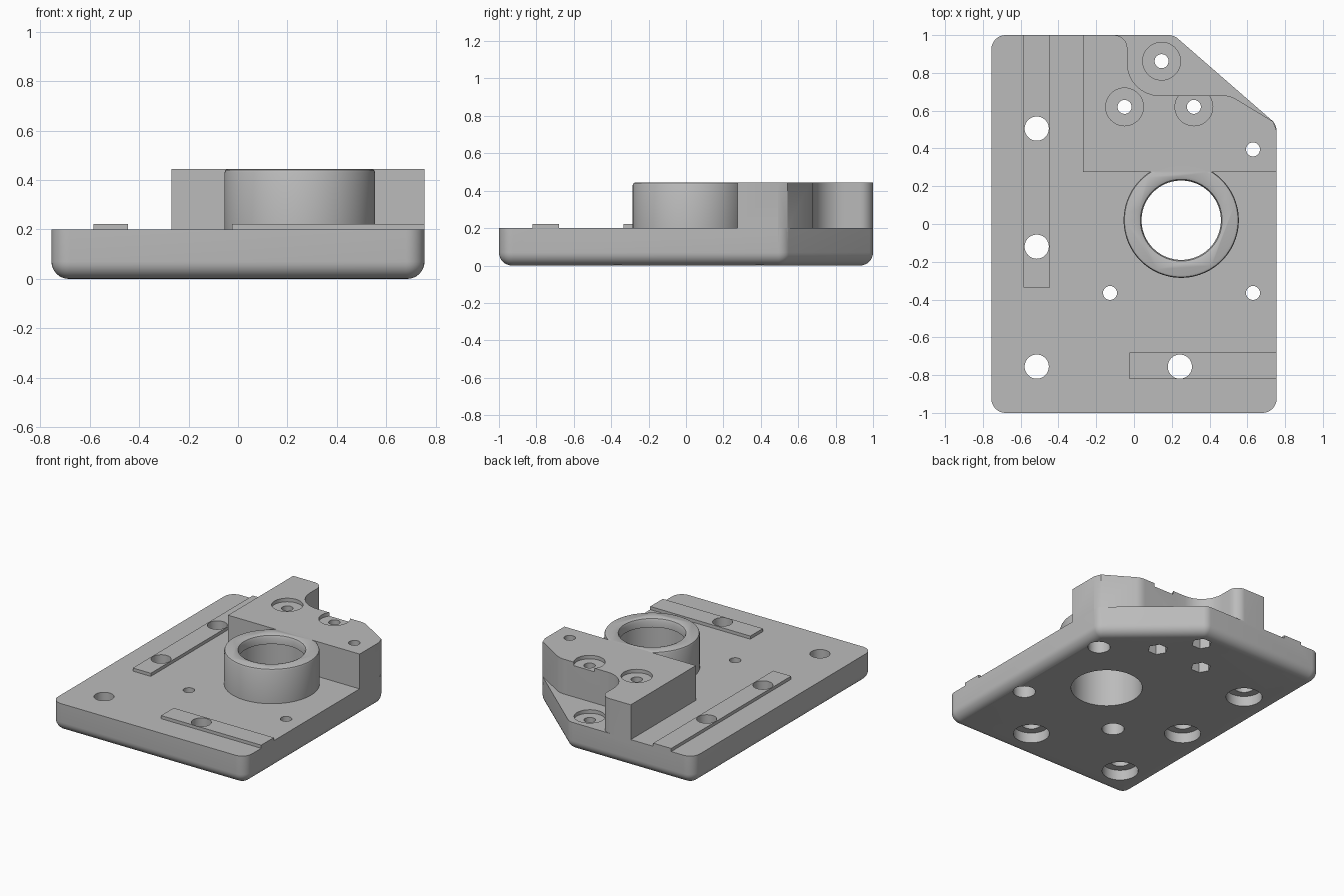
import bpy, bmesh, math
from mathutils import Vector

if "Cube" in bpy.data.objects:
    bpy.data.objects.remove(bpy.data.objects["Cube"])

grey = bpy.data.materials.new("grey_plastic")
grey.diffuse_color = (0.5, 0.5, 0.5, 1)
grey.use_nodes = True
grey.node_tree.nodes["Principled BSDF"].inputs["Base Color"].default_value = grey.diffuse_color

TOP, DECK = 0.445, 0.2


def rounded(corners, inset=0.0, steps=8):
    """Counter-clockwise corners (x, y, radius) -> filleted outline, optionally offset inward."""
    n, pts = len(corners), []
    for i, (x, y, r) in enumerate(corners):
        p = Vector((x, y))
        a = (p - Vector(corners[i - 1][:2])).normalized()
        b = (Vector(corners[(i + 1) % n][:2]) - p).normalized()
        turn = a.angle_signed(b) * -1
        if r == 0:
            pts.append(p)
            continue
        s = 1 if turn > 0 else -1
        na, nb = Vector((-a.y, a.x)) * s, Vector((-b.y, b.x)) * s
        centre = p + (na + nb) * (r / (1 + na.dot(nb)))
        start = math.atan2(-na.y, -na.x)
        for k in range(steps + 1):
            t = start + turn * k / steps
            pts.append(centre + Vector((math.cos(t), math.sin(t))) * (r - inset * s))
    return pts


def loft(name, rings):
    """Closed solid from a stack of (outline, z) rings."""
    bm = bmesh.new()
    loops = [[bm.verts.new((p[0], p[1], z)) for p in pts] for pts, z in rings]
    n = len(loops[0])
    for lo, hi in zip(loops, loops[1:]):
        for i in range(n):
            j = (i + 1) % n
            bm.faces.new((lo[i], lo[j], hi[j], hi[i]))
    bm.faces.new(loops[0][::-1])
    bm.faces.new(loops[-1])
    bmesh.ops.recalc_face_normals(bm, faces=bm.faces)
    me = bpy.data.meshes.new(name)
    bm.to_mesh(me)
    bm.free()
    ob = bpy.data.objects.new(name, me)
    bpy.context.collection.objects.link(ob)
    me.materials.append(grey)
    return ob


def circle(x, y, r, n=48):
    return [(x + r * math.cos(2 * math.pi * k / n), y + r * math.sin(2 * math.pi * k / n))
            for k in range(n)]


def turned(name, x, y, profile, n=48):
    return loft(name, [(circle(x, y, r, n), z) for r, z in profile])


def box(name, x0, x1, y0, y1, z0, z1):
    return loft(name, [([(x0, y0), (x1, y0), (x1, y1), (x0, y1)], z) for z in (z0, z1)])


def combine(target, tool, operation):
    m = target.modifiers.new(operation.lower(), 'BOOLEAN')
    m.operation, m.solver, m.object = operation, 'EXACT', tool
    bpy.context.view_layer.objects.active = target
    bpy.ops.object.modifier_apply(modifier=m.name)
    bpy.data.objects.remove(tool)


# Base plate: clipped back corner, rounded underside edge
R, F = 0.075, 0.07
outline = [(-0.755, -1, R), (0.755, -1, R), (0.755, 0.527, R), (0.211, 1, R), (-0.755, 1, R)]
rings = []
for k in range(9):
    t = math.pi / 2 * k / 8
    rings.append((rounded(outline, F * (1 - math.sin(t))), F * (1 - math.cos(t))))
rings.append((rounded(outline), DECK))
plate = loft("mounting_plate", rings)

# Raised block with a curved corner pocket
block = rounded([(-0.27, 0.275, 0), (0.755, 0.275, 0), (0.755, 0.493, 0), (0.737, 0.542, 0),
                 (0.51, 0.68, 0.12), (-0.035, 0.68, 0.17), (-0.035, 1, 0.07), (-0.27, 1, 0)])
combine(plate, loft("raised_block", [(block, DECK - 0.02), (block, TOP)]), 'UNION')

# Bearing collar with softened rim
combine(plate, turned("collar", 0.25, 0.02,
                      [(0.305, DECK - 0.02), (0.305, TOP - 0.015), (0.3005, TOP - 0.0045),
                       (0.29, TOP)], 96), 'UNION')

# Low rails
combine(plate, box("side_rail", -0.585, -0.445, -0.335, 1, DECK - 0.02, 0.222), 'UNION')
combine(plate, box("front_rail", -0.025, 0.755, -0.82, -0.68, DECK - 0.02, 0.222), 'UNION')

# Bearing bore: wide seat below, lip and eased edge on top
combine(plate, turned("bore", 0.25, 0.02,
                      [(0.233, -0.1), (0.233, 0.38), (0.21, 0.38), (0.21, TOP - 0.022),
                       (0.2165, TOP - 0.0065), (0.232, TOP), (0.232, 0.6)], 96), 'DIFFERENCE')

# Large bolt holes, counterbored from below
for x, y in [(-0.515, 0.505), (-0.515, -0.12), (-0.515, -0.755), (0.243, -0.755)]:
    combine(plate, turned("bolt_hole", x, y,
                          [(0.118, -0.1), (0.118, 0.073), (0.064, 0.073), (0.064, 0.6)]),
            'DIFFERENCE')

# Small screw holes, deep counterbore from below
for x, y in [(0.63, 0.395), (0.63, -0.365), (-0.127, -0.365)]:
    combine(plate, turned("screw_hole", x, y,
                          [(0.073, -0.1), (0.073, 0.1), (0.037, 0.1), (0.037, 0.6)]), 'DIFFERENCE')

# Motor screws: shallow round recess on top, hexagonal nut pocket below
for x, y, z in [(0.146, 0.862, DECK), (-0.05, 0.62, TOP), (0.317, 0.62, TOP)]:
    combine(plate, turned("screw_recess", x, y,
                          [(0.037, -0.1), (0.037, z - 0.025), (0.1, z - 0.025), (0.1, 0.6)]),
            'DIFFERENCE')
    combine(plate, turned("nut_pocket", x, y, [(0.066, -0.1), (0.066, 0.1)], 6), 'DIFFERENCE')

bpy.ops.object.select_all(action='DESELECT')
plate.select_set(True)
bpy.context.view_layer.objects.active = plate
bpy.ops.object.shade_smooth_by_angle(angle=math.radians(30))
